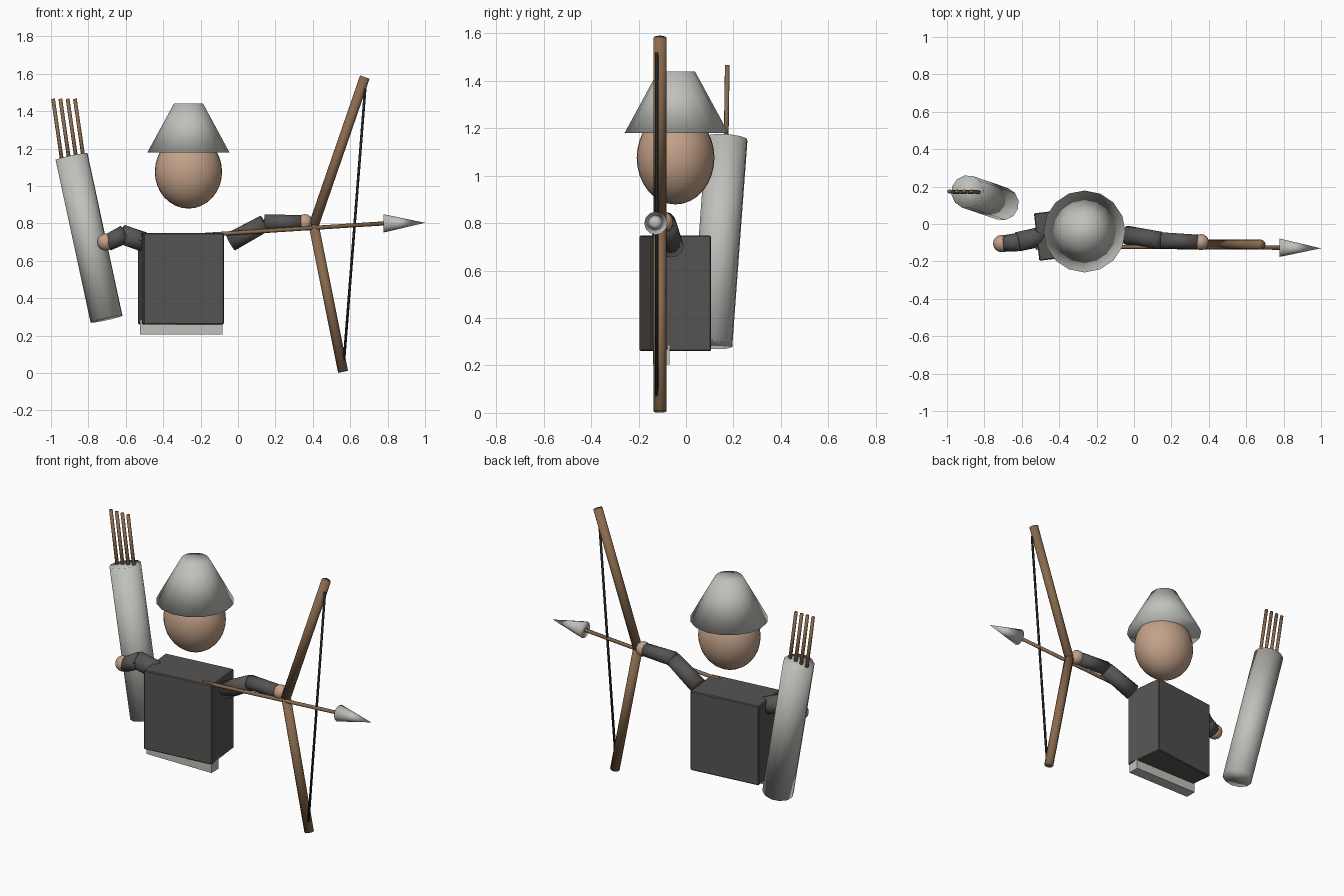
import bpy, math
from mathutils import Vector

if "Cube" in bpy.data.objects:
    bpy.data.objects.remove(bpy.data.objects["Cube"])


def material(name, rgb):
    m = bpy.data.materials.new(name)
    m.diffuse_color = (*rgb, 1)
    m.use_nodes = True
    m.node_tree.nodes["Principled BSDF"].inputs["Base Color"].default_value = m.diffuse_color
    return m


WOOD = material("brown wood", (0.25, 0.145, 0.075))
CLOTH = material("dark grey cloth", (0.095, 0.09, 0.088))
SKIN = material("skin", (0.55, 0.36, 0.25))
PALE = material("pale grey", (0.53, 0.53, 0.50))
CORD = material("black cord", (0.015, 0.018, 0.017))


def finish(name, mat, smooth=True):
    ob = bpy.context.object
    ob.name = name
    ob.data.materials.append(mat)
    if smooth:
        bpy.ops.object.shade_smooth()
    return ob


def rod(name, a, b, r1, r2, mat, sides=12):
    """Round bar or cone from point a to point b."""
    a, b = Vector(a), Vector(b)
    d = b - a
    bpy.ops.mesh.primitive_cone_add(
        vertices=sides, radius1=r1, radius2=r2, depth=d.length,
        location=(a + b) / 2, rotation=d.to_track_quat('Z', 'Y').to_euler())
    return finish(name, mat)


def ball(name, loc, scale, mat, seg=24):
    bpy.ops.mesh.primitive_uv_sphere_add(segments=seg, ring_count=seg // 2, radius=1, location=loc)
    bpy.context.object.scale = scale
    return finish(name, mat)


def box(name, loc, size, mat, turn=0.0, bevel=0.0):
    bpy.ops.mesh.primitive_cube_add(size=1, location=loc, rotation=(0, 0, turn))
    ob = bpy.context.object
    ob.scale = size
    bpy.ops.object.transform_apply(location=False, rotation=False, scale=True)
    if bevel:
        mod = ob.modifiers.new("soft edges", 'BEVEL')
        mod.width = bevel
        mod.segments = 1
    return finish(name, mat, False)


# Body, belt and head
box("torso", (-0.305, -0.045, 0.504), (0.434, 0.255, 0.488), CLOTH, math.radians(6.5), 0.005)
box("belt", (-0.304, -0.105, 0.245), (0.442, 0.07, 0.08), PALE)
ball("head", (-0.265, -0.044, 1.076), (0.18, 0.164, 0.197), SKIN, 32)
rod("hat", (-0.265, -0.04, 1.18), (-0.265, -0.04, 1.44), 0.219, 0.078, PALE, 16)

# Bow arm
rod("bow_upper_arm", (-0.04, -0.06, 0.70), (0.142, -0.087, 0.80), 0.051, 0.046, CLOTH)
rod("bow_forearm", (0.142, -0.087, 0.805), (0.355, -0.096, 0.806), 0.043, 0.038, CLOTH)
ball("bow_hand", (0.358, -0.097, 0.806), (0.043,) * 3, SKIN, 16)

# Drawing arm
rod("draw_upper_arm", (-0.46, -0.06, 0.685), (-0.622, -0.095, 0.742), 0.053, 0.052, CLOTH)
rod("draw_forearm", (-0.605, -0.095, 0.742), (-0.70, -0.105, 0.695), 0.050, 0.044, CLOTH)
ball("draw_hand", (-0.708, -0.105, 0.70), (0.046,) * 3, SKIN, 16)

# Bow with its string
grip = (0.405, -0.11, 0.79)
rod("bow_upper_limb", grip, (0.678, -0.11, 1.582), 0.027, 0.027, WOOD)
rod("bow_lower_limb", grip, (0.562, -0.11, 0.006), 0.027, 0.027, WOOD)
rod("bow_string", (0.567, -0.124, 0.07), (0.68, -0.124, 1.52), 0.007, 0.007, CORD, 8)

# Nocked arrow
rod("arrow_shaft", (-0.53, -0.12, 0.716), (0.80, -0.127, 0.801), 0.011, 0.011, WOOD, 8)
rod("arrow_head", (0.778, -0.127, 0.80), (1.0, -0.13, 0.803), 0.049, 0.0, PALE)

# Quiver with spare arrows
rod("quiver", (-0.703, 0.108, 0.288), (-0.89, 0.172, 1.157), 0.089, 0.089, PALE)
for i in range(4):
    x = -0.989 + 0.039 * i
    rod(f"spare_arrow_{i + 1}", (x + 0.06, 0.168, 1.05), (x, 0.174, 1.466), 0.010, 0.010, WOOD, 8)
